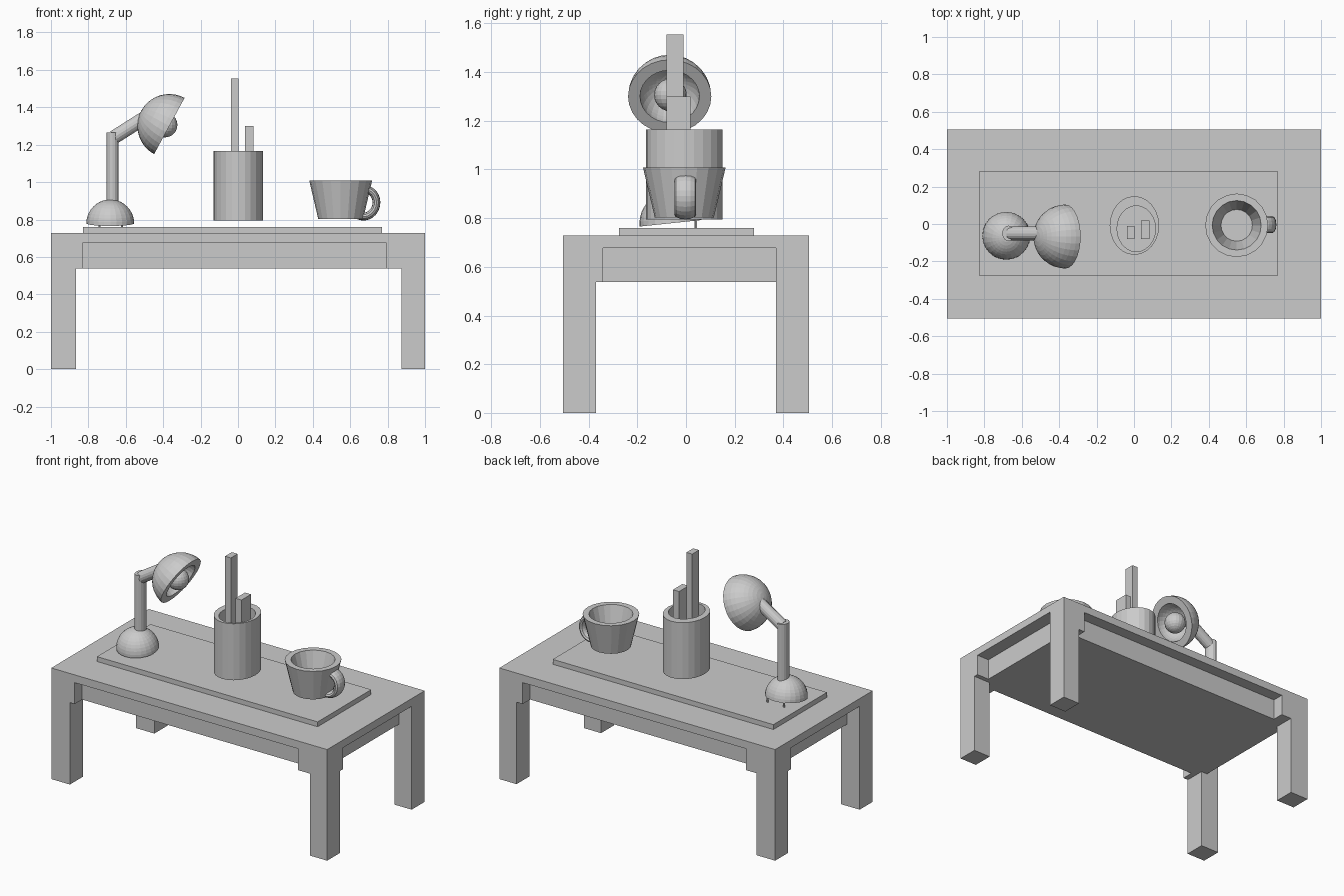
import bpy, bmesh
from math import sin, cos, pi, radians
from mathutils import Matrix, Vector

if "Cube" in bpy.data.objects:
    bpy.data.objects.remove(bpy.data.objects["Cube"])


def make(name, bm):
    bmesh.ops.recalc_face_normals(bm, faces=bm.faces)
    me = bpy.data.meshes.new(name)
    bm.to_mesh(me)
    bm.free()
    ob = bpy.data.objects.new(name, me)
    bpy.context.collection.objects.link(ob)
    return ob


def box(name, x0, x1, y0, y1, z0, z1):
    bm = bmesh.new()
    m = (Matrix.Translation(((x0 + x1) / 2, (y0 + y1) / 2, (z0 + z1) / 2))
         @ Matrix.Diagonal((x1 - x0, y1 - y0, z1 - z0, 1)))
    bmesh.ops.create_cube(bm, size=1, matrix=m)
    return make(name, bm)


def lathe(name, profile, n, matrix):
    """Spin (radius, height) points around local z; radius 0 makes a pole."""
    bm = bmesh.new()
    rings = []
    for r, z in profile:
        if r < 1e-5:
            rings.append([bm.verts.new((0, 0, z))] * n)
        else:
            rings.append([bm.verts.new((r * cos(2 * pi * i / n), r * sin(2 * pi * i / n), z))
                          for i in range(n)])
    for a, b in zip(rings, rings[1:]):
        for i in range(n):
            j = (i + 1) % n
            quad = list(dict.fromkeys((a[i], a[j], b[j], b[i])))
            if len(quad) > 2:
                bm.faces.new(quad)
    bm.transform(matrix)
    return make(name, bm)


def rod(name, p, q, r, n=16, wide=1.0):
    """Cylinder from p to q, stretched along y by wide."""
    p, q = Vector(p), Vector(q)
    d = q - p
    m = (Matrix.Translation(p) @ Matrix.Diagonal((1, wide, 1, 1))
         @ d.to_track_quat('Z', 'Y').to_matrix().to_4x4())
    return lathe(name, [(0, 0), (r, 0), (r, d.length), (0, d.length)], n, m)


def arc(r, steps=10):
    """Quarter circle from the rim to the pole."""
    return [(r * cos(pi / 2 * i / steps), r * sin(pi / 2 * i / steps)) for i in range(steps + 1)]


# Table: top, recessed apron slab, and corner blocks with legs
box("table_top", -1, 1, -.505, .505, .677, .728)
box("apron", -.91, .91, -.428, .428, .537, .677)
for s, end in ((1, "right"), (-1, "left")):
    for t, side in ((-1, "front"), (1, "back")):
        inner_x, inner_y = (.79, .34) if s * t < 0 else (.83, .37)
        xs, ys = sorted((s, s * inner_x)), sorted((t * .505, t * inner_y))
        box(f"{side}_{end}_block", *xs, *ys, .537, .677)
        xs, ys = sorted((s, s * (.875 if s > 0 else .865))), sorted((t * .505, t * .37))
        box(f"{side}_{end}_leg", *xs, *ys, 0, .537)

# Desk mat
box("desk_mat", -.83, .77, -.275, .28, .728, .76)

# Lamp: slightly tipped dome base, feet, post and arm
tilt = Matrix.Translation((-.683, -.063, .779)) @ Matrix.Rotation(radians(6), 4, 'X')
lathe("lamp_base", [(0, 0)] + arc(.128), 24, tilt)
for x in (-.74, -.62):
    rod("lamp_foot", (x, .04, .76), (x, .04, .80), .006, 8)
rod("lamp_post", (-.671, -.05, .87), (-.671, -.05, 1.265), .033, wide=1.25)
rod("lamp_arm", (-.662, -.05, 1.24), (-.46, -.05, 1.368), .037)

# Lamp shade: thick half sphere opening down to the right, with a bulb
axis = Vector((-.879, 0, .476))
aim = (Matrix.Translation((-.367, -.067, 1.30))
       @ axis.to_track_quat('Z', 'Y').to_matrix().to_4x4())
lathe("lamp_shade", arc(.171)[::-1] + arc(.122), 28, aim)
bm = bmesh.new()
bmesh.ops.create_uvsphere(bm, u_segments=20, v_segments=12, radius=.067,
                          matrix=Matrix.Translation((-.391, -.064, 1.306)))
make("lamp_bulb", bm)

# Pencil pot: oval outside, with a slightly off-centre well
pot = lathe("pencil_pot", [(0, .795), (1, .795), (1, 1.165), (.78, 1.165), (.78, .84), (0, .84)], 24,
            Matrix.Translation((.002, -.008, 0)) @ Matrix.Diagonal((.132, .157, 1, 1)))
for v in pot.data.vertices:
    if (v.co.x - .002) ** 2 / .132 ** 2 + (v.co.y + .008) ** 2 / .157 ** 2 < .9:
        v.co += Vector((.01, -.017, 0))
box("tall_pencil", -.038, .004, -.08, -.01, .83, 1.555)
box("short_pencil", .038, .082, -.08, .018, .83, 1.30)

# Mug body
lathe("mug", [(0, .802), (.12, .802), (.168, 1.008), (.131, 1.008), (.084, .84), (0, .84)], 20,
      Matrix.Translation((.549, -.007, 0)) @ Matrix.Diagonal((1, 1.01, 1, 1)))

# Mug handle: flattened tube swept along a half oval leaning with the wall
bm = bmesh.new()
rings, sides, steps = [], 12, 14
lean = Matrix.Rotation(radians(13), 4, 'Y')
for k in range(steps + 1):
    a = radians(-100 + 200 * k / steps)
    ring = []
    for i in range(sides):
        b = 2 * pi * i / sides
        o = .021 * cos(b)
        p = lean @ Vector(((.066 + o) * cos(a), .045 * sin(b), (.073 + o) * sin(a)))
        ring.append(bm.verts.new(p + Vector((.674, -.003, .888))))
    rings.append(ring)
for a, b in zip(rings, rings[1:]):
    for i in range(sides):
        j = (i + 1) % sides
        bm.faces.new((a[i], a[j], b[j], b[i]))
bm.faces.new(rings[0])
bm.faces.new(rings[-1])
make("mug_handle", bm)
